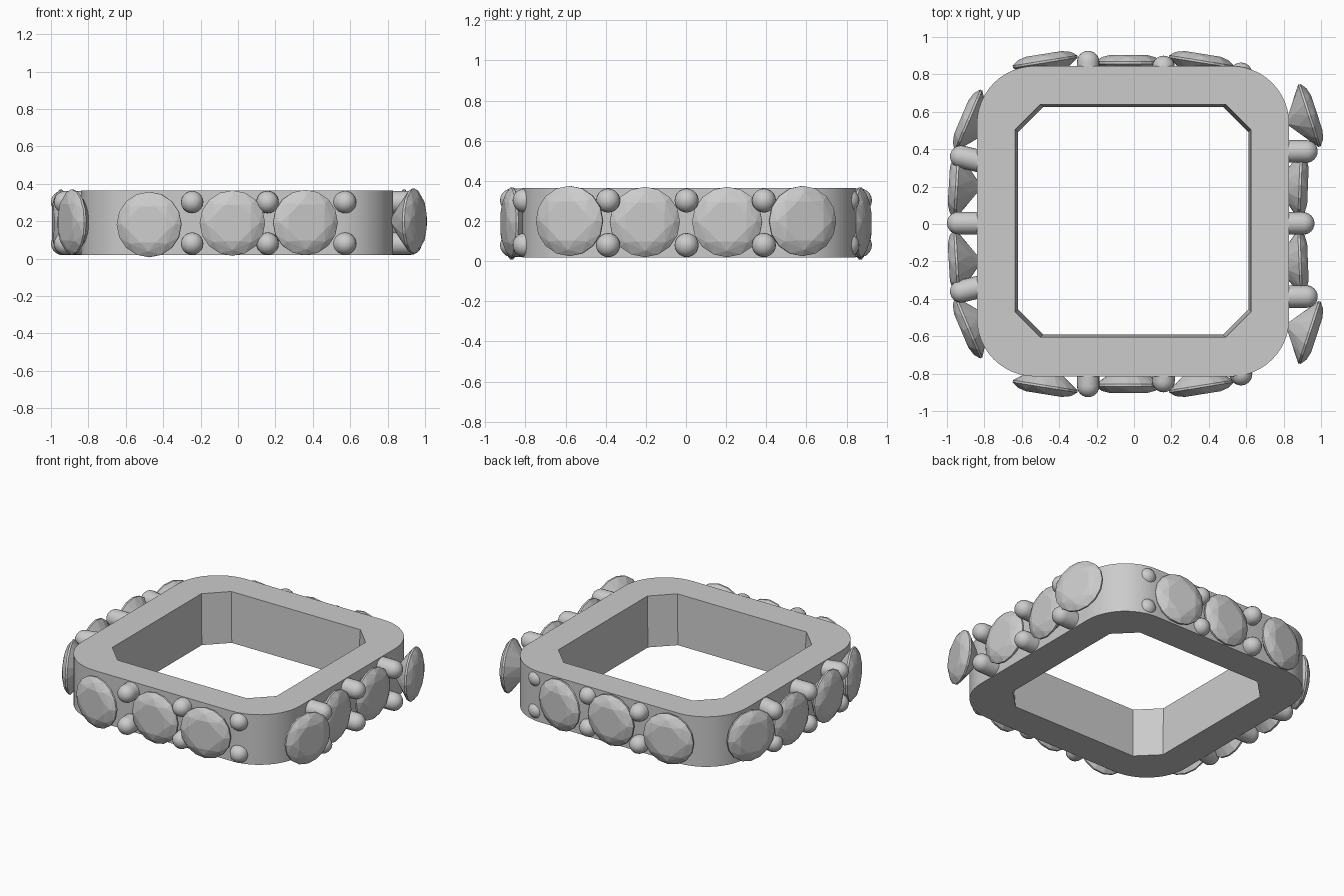
import bpy, bmesh, math
from mathutils import Vector

if "Cube" in bpy.data.objects:
    bpy.data.objects.remove(bpy.data.objects["Cube"])


def add_object(name, bm, smooth=None):
    mesh = bpy.data.meshes.new(name)
    bmesh.ops.recalc_face_normals(bm, faces=bm.faces)
    bm.to_mesh(mesh)
    bm.free()
    ob = bpy.data.objects.new(name, mesh)
    bpy.context.collection.objects.link(ob)
    if smooth:
        bpy.ops.object.select_all(action='DESELECT')
        ob.select_set(True)
        bpy.context.view_layer.objects.active = ob
        bpy.ops.object.shade_smooth_by_angle(angle=math.radians(smooth))
    return ob


def rounded_square(hx, hy, r, steps, cx, cy):
    pts = []
    for k, (sx, sy) in enumerate(((1, 1), (-1, 1), (-1, -1), (1, -1))):
        for i in range(steps + 1):
            a = math.pi / 2 * (k + i / steps)
            pts.append((cx + sx * (hx - r) + r * math.cos(a),
                        cy + sy * (hy - r) + r * math.sin(a)))
    return pts


def orient(ob, loc, direction):
    ob.location = loc
    ob.rotation_mode = 'QUATERNION'
    ob.rotation_quaternion = Vector(direction).to_track_quat('Z', 'Y')


# Square band: rounded outside corners, chamfered opening
Z0, Z1, STEPS = 0.018, 0.365, 12
outer = rounded_square(0.835, 0.83, 0.31, STEPS, -0.005, 0.015)


def opening(inset):
    hx, hy, c = 0.63 - inset, 0.6225 - inset, 0.135
    pts = []
    for sx, sy in ((1, 1), (-1, 1), (-1, -1), (1, -1)):
        ends = [(sx * hx, sy * (hy - c)), (sx * (hx - c), sy * hy)]
        if sx * sy < 0:
            ends.reverse()
        (ax, ay), (bx, by) = ends
        for i in range(STEPS + 1):
            t = i / STEPS
            pts.append((ax + (bx - ax) * t - 0.005, ay + (by - ay) * t + 0.0175))
    return pts


bm = bmesh.new()
rings = [[bm.verts.new((x, y, z)) for x, y in pts] for pts, z in
         ((outer, Z0), (outer, Z1), (opening(0), Z1), (opening(0.014), Z0))]
n = len(outer)
for k in range(4):
    a, b = rings[k], rings[(k + 1) % 4]
    for i in range(n):
        j = (i + 1) % n
        bm.faces.new((a[i], a[j], b[j], b[i]))
add_object("band", bm, 30)


# Brilliant-cut stone: flat table, kite crown facets, thin girdle, pointed pavilion
def gem(name, loc, direction, r=0.175):
    bm = bmesh.new()

    def ring(rad, z, count, offset=0.0):
        for i in range(count):
            a = 2 * math.pi * (i + offset) / count
            bm.verts.new((rad * r * math.cos(a), rad * r * math.sin(a), z))

    ring(0.60, 0.042, 8, 0.5)
    ring(0.82, 0.030, 8)
    ring(1.0, 0.006, 16)
    ring(1.0, -0.006, 16)
    ring(0.5, -0.075, 8, 0.5)
    bm.verts.new((0, 0, -0.135))
    bmesh.ops.convex_hull(bm, input=bm.verts)
    bmesh.ops.dissolve_limit(bm, angle_limit=0.01, verts=bm.verts, edges=bm.edges)
    orient(add_object(name, bm), loc, direction)


# Pair of round-tipped prongs, one above the other; tip is the outermost point
def prong_pair(name, tip, direction, length=0.17, r=0.06):
    d = Vector(direction).normalized()
    for level, z in (("upper", 0.302), ("lower", 0.08)):
        bm = bmesh.new()
        prof = [(r * math.sin(math.pi / 2 * i / 6),
                 r * math.cos(math.pi / 2 * i / 6) - r) for i in range(1, 7)]
        prof.append((r, -length))
        top = bm.verts.new((0, 0, 0))
        rows = [[bm.verts.new((rad * math.cos(2 * math.pi * i / 20),
                               rad * math.sin(2 * math.pi * i / 20), h))
                 for i in range(20)] for rad, h in prof]
        for i in range(20):
            j = (i + 1) % 20
            bm.faces.new((top, rows[0][i], rows[0][j]))
            for a, b in zip(rows, rows[1:]):
                bm.faces.new((a[i], b[i], b[j], a[j]))
        bm.faces.new(rows[-1])
        orient(add_object(f"{name}_{level}", bm, 40), (tip[0], tip[1], z), d)


# Stones and prongs mirrored between front and back
for side, s in (("front", -1), ("back", 1)):
    gem(f"{side}_stone_1", (-0.475, s * 0.868, 0.182), (-0.16, s, 0))
    gem(f"{side}_stone_2", (-0.03, s * 0.862, 0.19), (0, s, 0))
    gem(f"{side}_stone_3", (0.36, s * 0.868, 0.193), (0.16, s, 0))
    prong_pair(f"{side}_prong_1", (-0.245, s * 0.926), (0, s, 0))
    prong_pair(f"{side}_prong_2", (0.158, s * 0.9), (0, s, 0))
    prong_pair(f"{side}_prong_3", (0.603, s * 0.855), (0.5, s * 0.85, 0))

    # Left and right sides, same half
    gem(f"right_stone_corner_{side}", (0.938, s * 0.58, 0.2), (0.95, s * 0.31, 0))
    gem(f"right_stone_mid_{side}", (0.888, s * 0.205, 0.195), (1, s * -0.04, 0))
    gem(f"left_stone_corner_{side}", (-0.885, s * 0.555, 0.195), (-0.92, s * 0.39, 0))
    gem(f"left_stone_mid_{side}", (-0.948, s * 0.205, 0.195), (-1, s * 0.06, 0))
    prong_pair(f"right_prong_{side}", (0.982, s * 0.388), (1, 0, 0))
    prong_pair(f"left_prong_{side}", (-0.982, s * 0.375), (-1, s * 0.25, 0))

# Centre prongs of the left and right sides
prong_pair("right_prong_centre", (0.965, 0.003), (1, 0, 0))
prong_pair("left_prong_centre", (-1.0, 0.005), (-1, 0, 0))
